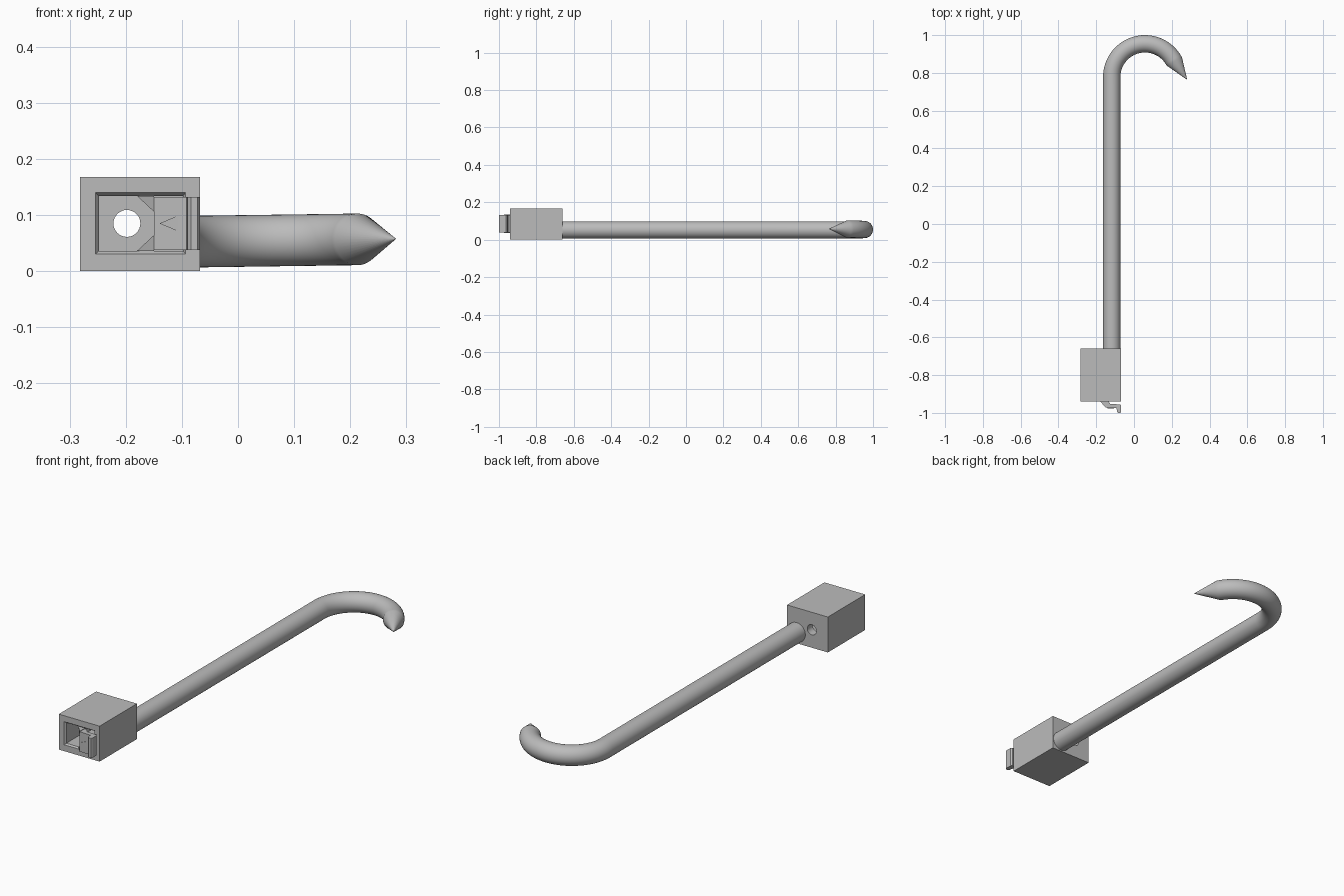
import bpy, bmesh, math
from mathutils import Vector, Matrix

old = bpy.data.objects.get("Cube")
if old:
    bpy.data.objects.remove(old)

grey = bpy.data.materials.new("plain_grey")
grey.use_nodes = True
COLOUR = (0.5, 0.5, 0.5, 1)
grey.diffuse_color = COLOUR
grey.node_tree.nodes["Principled BSDF"].inputs["Base Color"].default_value = COLOUR


def finish(bm, name):
    bmesh.ops.recalc_face_normals(bm, faces=bm.faces)
    mesh = bpy.data.meshes.new(name)
    bm.to_mesh(mesh)
    bm.free()
    obj = bpy.data.objects.new(name, mesh)
    mesh.materials.append(grey)
    bpy.context.collection.objects.link(obj)
    return obj


def loft(name, rings):
    """Skin a list of matching closed rings and cap both ends."""
    bm = bmesh.new()
    loops = [[bm.verts.new(p) for p in ring] for ring in rings]
    n = len(loops[0])
    for a, b in zip(loops, loops[1:]):
        for i in range(n):
            j = (i + 1) % n
            bm.faces.new((a[i], a[j], b[j], b[i]))
    bm.faces.new(loops[0])
    bm.faces.new(loops[-1])
    return finish(bm, name)


def rect(x0, x1, z0, z1, y):
    return [(x0, y, z0), (x1, y, z0), (x1, y, z1), (x0, y, z1)]


def smooth(obj):
    bpy.ops.object.select_all(action='DESELECT')
    bpy.context.view_layer.objects.active = obj
    obj.select_set(True)
    bpy.ops.object.shade_smooth_by_angle(angle=math.radians(35))


# Socket body: block with a chamfered pocket and a round through hole
MID = 0.085
FRONT, BACK, POCKET = -0.94, -0.66, -0.70
body = loft("socket_body", [rect(-0.282, -0.068, 0, 0.168, y) for y in (FRONT, BACK)])
pocket = loft("pocket_cutter", [
    rect(-0.262, -0.088, 0.023, 0.147, FRONT - 0.01),
    rect(-0.248, -0.098, 0.036, 0.134, FRONT + 0.008),
    rect(-0.248, -0.098, 0.036, 0.134, POCKET)])
hole = loft("hole_cutter", [
    [(-0.198 + 0.024 * math.cos(a), y, MID + 0.024 * math.sin(a))
     for a in (math.tau * i / 32 for i in range(32))]
    for y in (POCKET - 0.02, BACK + 0.02)])
for cutter in (pocket, hole):
    mod = body.modifiers.new("cut", 'BOOLEAN')
    mod.operation = 'DIFFERENCE'
    mod.solver = 'EXACT'
    mod.object = cutter
    bpy.context.view_layer.objects.active = body
    bpy.ops.object.modifier_apply(modifier=mod.name)
    bpy.data.objects.remove(cutter)
smooth(body)

# Latch lever with a raised lip, extruded upright from its plan outline
HALF = 0.047
outline = [(-0.15, -0.972), (-0.092, -0.974), (-0.09, -0.994), (-0.084, -1.0),
           (-0.072, -1.0), (-0.068, -0.994), (-0.068, -0.962), (-0.074, -0.955),
           (-0.125, -0.953), (-0.138, -0.935), (-0.15, -0.935)]
loft("latch_lever", [[(x, y, z) for x, y in outline] for z in (MID - HALF, MID + HALF)])

# Corner arms carrying the lever out of the pocket
for side, label in ((1, "upper"), (-1, "lower")):
    edge, inner = MID + side * 0.049, MID + side * 0.021
    loft(label + "_latch_arm", [
        [(-0.18, -0.938, edge), (-0.15, -0.972, edge), (-0.15, -0.972, inner)],
        [(-0.18, POCKET, edge), (-0.15, POCKET, edge), (-0.15, POCKET, inner)]])

# Arrow marker on the lever
loft("arrow_marker", [
    [(-0.14, y, MID), (-0.107, y, MID + 0.014), (-0.107, y, MID - 0.014)]
    for y in (-0.976, -0.970)])

# Hooked rod: straight shaft, round bend and pointed tip
R, BEND = 0.046, 0.176
centre = Vector((0.058, 0.778, 0))
path = [(Vector((-0.118, BACK - 0.02, 0)), Vector((0, 1, 0)), R)]
STEPS = 32
end_angle = math.radians(28)
for i in range(STEPS + 1):
    a = math.pi + (end_angle - math.pi) * i / STEPS
    out = Vector((math.cos(a), math.sin(a), 0))
    path.append((centre + out * BEND, Vector((out.y, -out.x, 0)), R))
path.append((Vector((0.281, 0.764, 0)), path[-1][1], 0.0005))
rings = []
for p, t, r in path:
    side = t.cross(Vector((0, 0, 1)))
    lift = Vector((0, 0, 0.052 + 0.014 * (p.x + 0.118)))
    rings.append([p + lift + side * r * math.cos(a) + Vector((0, 0, r * math.sin(a)))
                  for a in (math.tau * k / 40 for k in range(40))])
smooth(loft("hooked_rod", rings))
